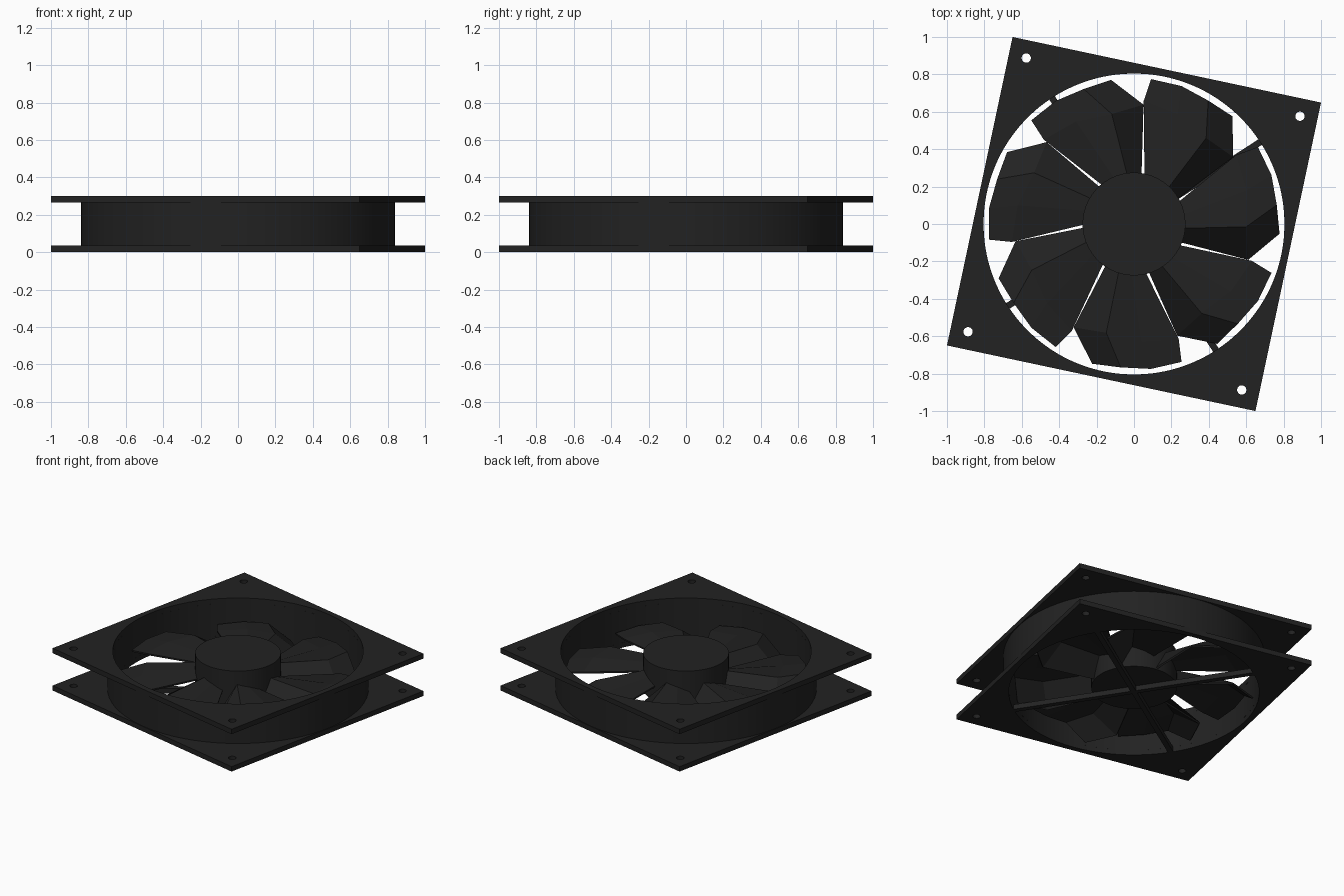
import bpy
import bmesh
from math import sin, cos, pi, radians
from mathutils import Matrix

cube = bpy.data.objects.get("Cube")
if cube:
    bpy.data.objects.remove(cube, do_unlink=True)

# One matte black plastic
black = bpy.data.materials.new("black_plastic")
black.use_nodes = True
colour = (0.016, 0.016, 0.016, 1)
black.diffuse_color = colour
black.node_tree.nodes["Principled BSDF"].inputs["Base Color"].default_value = colour

TURN = radians(-12)      # the frame is turned about z
HALF = 0.843             # half the frame width
INNER, OUTER = 0.805, 0.84
PLATE, TOP = 0.035, 0.30
BLADES = 7


def circle(radius, x=0, y=0, n=72):
    return [(x + radius * cos(2 * pi * i / n), y + radius * sin(2 * pi * i / n))
            for i in range(n)]


def add_object(name, mesh, turn=0.0):
    mesh.materials.clear()
    mesh.materials.append(black)
    obj = bpy.data.objects.new(name, mesh)
    bpy.context.collection.objects.link(obj)
    obj.rotation_euler.z = turn
    return obj


def smooth(obj):
    bpy.ops.object.select_all(action='DESELECT')
    obj.select_set(True)
    bpy.context.view_layer.objects.active = obj
    bpy.ops.object.shade_smooth_by_angle(angle=radians(30))


def extrude_outline(name, loops, low, high, turn=0.0):
    """Fill closed outlines (inner ones become holes) and extrude in z."""
    curve = bpy.data.curves.new(name, 'CURVE')
    curve.dimensions = '2D'
    curve.fill_mode = 'BOTH'
    curve.extrude = (high - low) / 2
    for loop in loops:
        spline = curve.splines.new('POLY')
        spline.points.add(len(loop) - 1)
        for point, (x, y) in zip(spline.points, loop):
            point.co = (x, y, 0, 1)
        spline.use_cyclic_u = True
    temp = bpy.data.objects.new(name + "_outline", curve)
    bpy.context.collection.objects.link(temp)
    bpy.context.view_layer.update()
    mesh = bpy.data.meshes.new_from_object(
        temp.evaluated_get(bpy.context.evaluated_depsgraph_get()))
    bpy.data.objects.remove(temp, do_unlink=True)
    bm = bmesh.new()
    bm.from_mesh(mesh)
    bmesh.ops.remove_doubles(bm, verts=bm.verts, dist=0.0001)
    bmesh.ops.recalc_face_normals(bm, faces=bm.faces)
    bmesh.ops.translate(bm, verts=bm.verts, vec=(0, 0, (low + high) / 2))
    bm.to_mesh(mesh)
    bm.free()
    obj = add_object(name, mesh, turn)
    smooth(obj)
    return obj


# Square plates with the air opening and four screw holes
signs = [(-1, -1), (1, -1), (1, 1), (-1, 1)]
plate = [[(HALF * a, HALF * b) for a, b in signs], circle(INNER)]
plate += [circle(0.025, 0.748 * a, 0.748 * b, 20) for a, b in signs]
extrude_outline("bottom_plate", plate, 0, PLATE, TURN)
extrude_outline("top_plate", plate, TOP - PLATE, TOP, TURN)

# Round duct between the plates
extrude_outline("duct_wall", [circle(OUTER), circle(INNER)], PLATE, TOP - PLATE)

# Motor hub
extrude_outline("hub", [circle(0.275)], PLATE, 0.285)

# Crossed support bars under the hub
for i, name in enumerate(("support_bar_a", "support_bar_b")):
    bm = bmesh.new()
    bmesh.ops.create_cube(bm, size=1, matrix=Matrix.Translation((0, 0, PLATE / 2))
                          @ Matrix.Diagonal((2 * INNER + 0.02, 0.035, PLATE, 1)))
    mesh = bpy.data.meshes.new(name)
    bm.to_mesh(mesh)
    bm.free()
    add_object(name, mesh, TURN + pi / 4 + i * pi / 2)

# Blade stations from root to tip: (angle, radius, height), leading edge first
stations = [
    [(78, 0.27, 0.14), (62, 0.27, 0.17), (46.6, 0.27, 0.19), (30, 0.27, 0.05)],
    [(85.5, 0.66, 0.145), (68, 0.63, 0.16), (50, 0.60, 0.165), (34, 0.64, 0.05)],
    [(83.3, 0.78, 0.13), (71, 0.78, 0.145), (59, 0.77, 0.15), (47.6, 0.78, 0.045)],
]
bm = bmesh.new()
rows = [[bm.verts.new((r * cos(radians(a)), r * sin(radians(a)), z))
         for a, r, z in row] for row in stations]
for low, high in zip(rows, rows[1:]):
    for j in range(len(low) - 1):
        bm.faces.new((low[j], low[j + 1], high[j + 1], high[j]))
bmesh.ops.recalc_face_normals(bm, faces=bm.faces)
if sum(f.normal.z for f in bm.faces) < 0:
    bmesh.ops.reverse_faces(bm, faces=bm.faces)
blade_mesh = bpy.data.meshes.new("blade")
bm.to_mesh(blade_mesh)
bm.free()

for k in range(BLADES):
    blade = add_object(f"blade_{k + 1}", blade_mesh, -k * 2 * pi / BLADES)
    thick = blade.modifiers.new("thickness", 'SOLIDIFY')
    thick.thickness = 0.012
    thick.offset = -1
